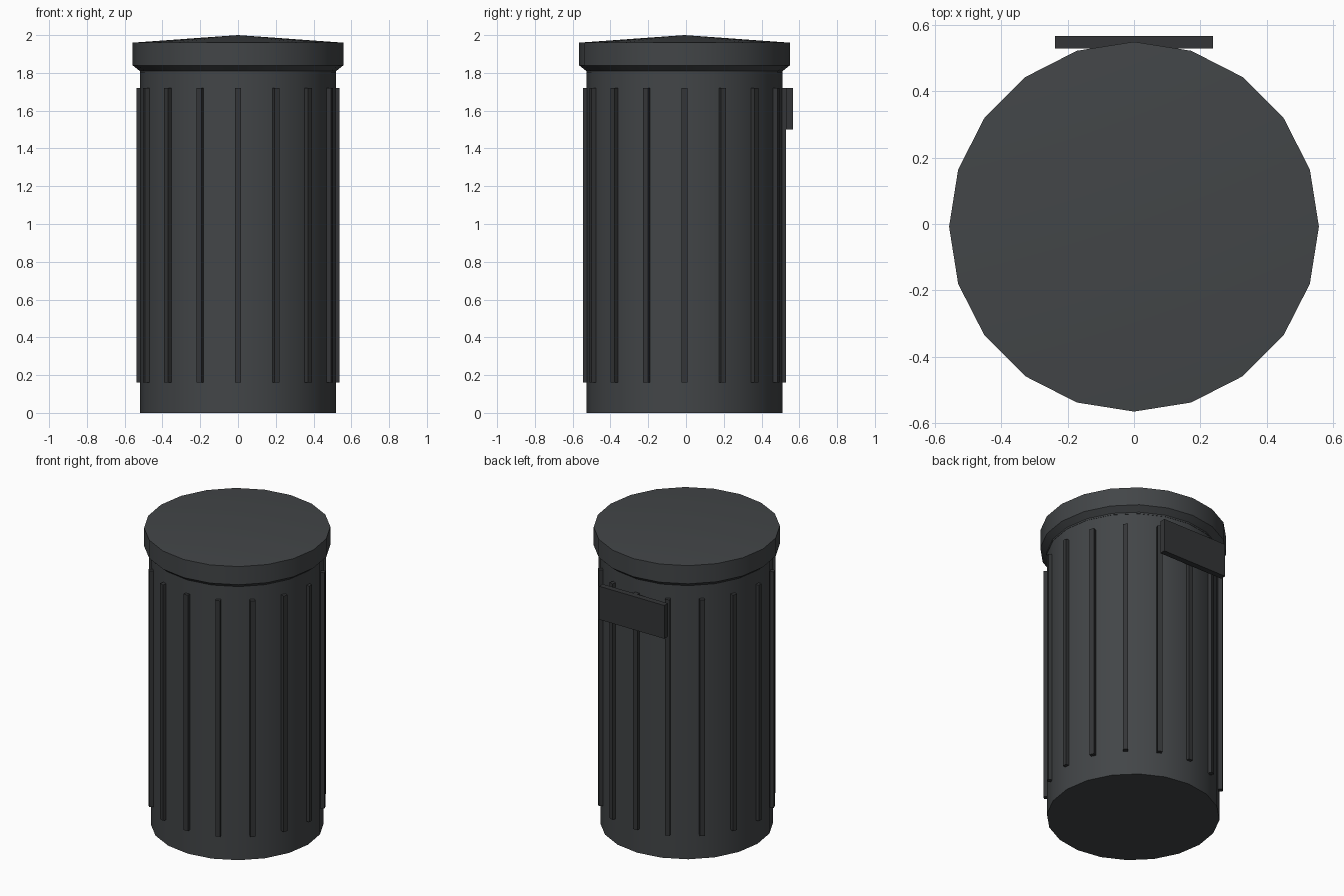
import bpy, bmesh, math
from mathutils import Matrix, Vector

if "Cube" in bpy.data.objects:
    bpy.data.objects.remove(bpy.data.objects["Cube"])

CY = -0.008      # body axis sits slightly forward because of the rear grip
SIDES = 20


def material(name, rgb):
    m = bpy.data.materials.new(name)
    m.diffuse_color = (*rgb, 1)
    m.use_nodes = True
    m.node_tree.nodes["Principled BSDF"].inputs["Base Color"].default_value = m.diffuse_color
    return m


body_mat = material("dark_grey", (0.055, 0.06, 0.064))
trim_mat = material("darker_grey", (0.034, 0.036, 0.038))


def finish(name, bm, mat):
    bmesh.ops.recalc_face_normals(bm, faces=bm.faces)
    mesh = bpy.data.meshes.new(name)
    bm.to_mesh(mesh)
    bm.free()
    mesh.materials.append(mat)
    ob = bpy.data.objects.new(name, mesh)
    bpy.context.collection.objects.link(ob)
    return ob


def smooth(ob):
    bpy.ops.object.select_all(action='DESELECT')
    ob.select_set(True)
    bpy.context.view_layer.objects.active = ob
    bpy.ops.object.shade_smooth_by_angle(angle=math.radians(30))


def lathe(name, rings, mat, apex=None):
    """Stack of (radius, z) rings, closed below, flat or pointed on top."""
    bm = bmesh.new()
    loops = []
    for r, z in rings:
        loops.append([bm.verts.new((r * math.cos(math.tau * i / SIDES),
                                    CY + r * math.sin(math.tau * i / SIDES), z))
                      for i in range(SIDES)])
    for a, b in zip(loops, loops[1:]):
        for i in range(SIDES):
            j = (i + 1) % SIDES
            bm.faces.new((a[i], a[j], b[j], b[i]))
    bm.faces.new(loops[0][::-1])
    if apex is None:
        bm.faces.new(loops[-1])
    else:
        tip = bm.verts.new((0, CY, apex))
        for i in range(SIDES):
            bm.faces.new((loops[-1][i], loops[-1][(i + 1) % SIDES], tip))
    ob = finish(name, bm, mat)
    smooth(ob)
    return ob


def add_box(bm, lo, hi, matrix=Matrix()):
    lo, hi = Vector(lo), Vector(hi)
    size = Matrix.Diagonal((*(hi - lo), 1))
    bmesh.ops.create_cube(bm, size=1,
                          matrix=matrix @ Matrix.Translation((lo + hi) / 2) @ size)


# Drum and lid with a chamfered underside and shallow cone top
lathe("drum", [(0.518, 0), (0.518, 1.80)], body_mat)
lathe("lid", [(0.52, 1.80), (0.52, 1.81), (0.558, 1.84), (0.558, 1.96)],
      body_mat, apex=2.0)

# Sixteen vertical ribs around the drum
bm = bmesh.new()
for i in range(16):
    turn = Matrix.Translation((0, CY, 0)) @ Matrix.Rotation(math.tau * i / 16, 4, 'Z')
    add_box(bm, (0.50, -0.015, 0.16), (0.538, 0.015, 1.72), turn)
finish("ribs", bm, trim_mat)

# Rear grip plate
bm = bmesh.new()
add_box(bm, (-0.238, 0.529, 1.50), (0.238, 0.567, 1.72))
finish("rear_grip", bm, trim_mat)
